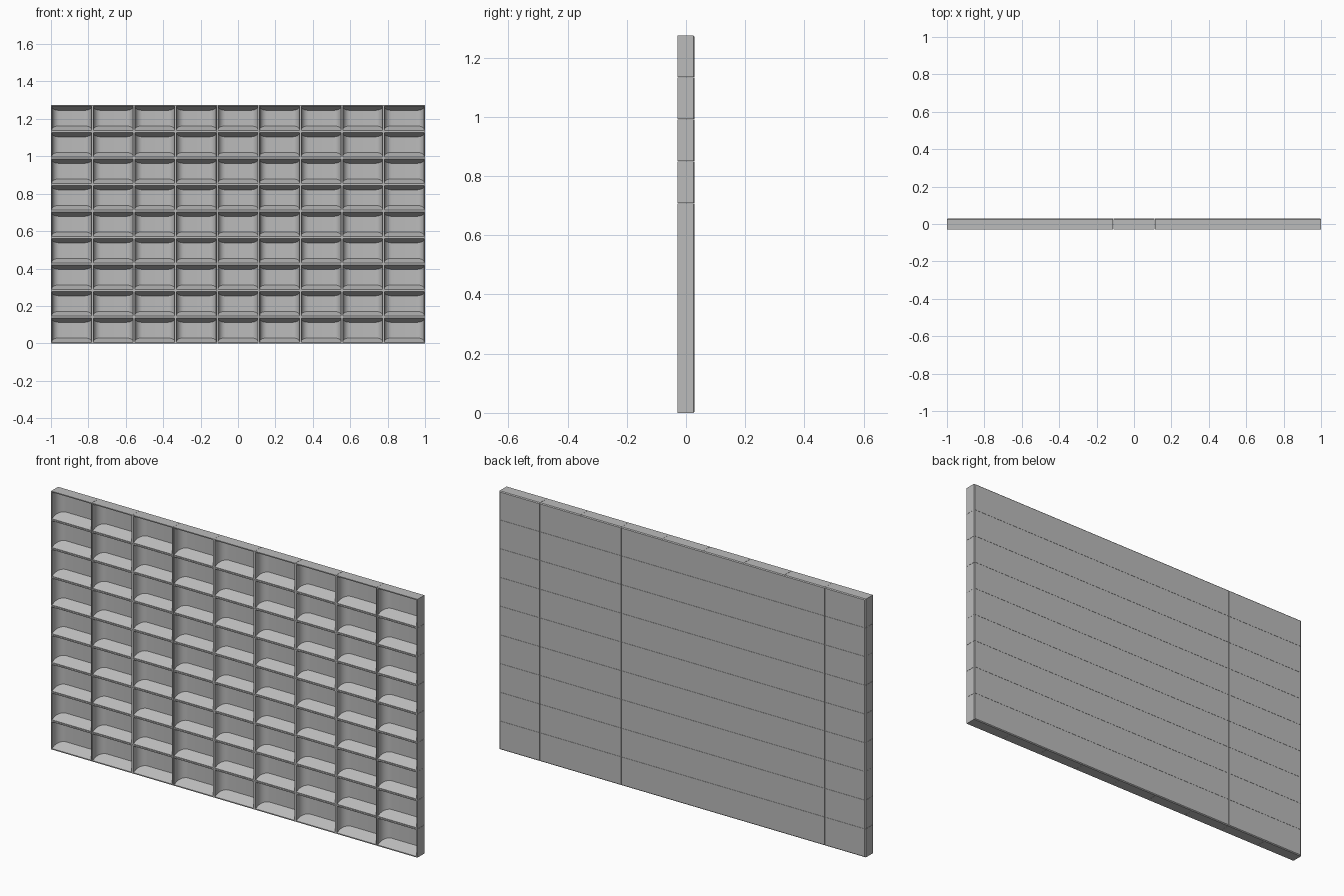
import bpy, bmesh, math

cube = bpy.data.objects.get("Cube")
if cube:
    bpy.data.objects.remove(cube, do_unlink=True)

COLS = ROWS = 9
W, H = 2.0, 1.275            # whole rack
CW, CH = W / COLS, H / ROWS  # one bin
FRONT, BACK = -0.029, 0.029
GAP = 0.0004                 # half seam between bins
CHAMFER = 0.004              # rear outer edge of the rack
RIM, FLOOR = 0.005, 0.006    # wall and back thickness
RISE = 0.024                 # slope of bin floor and ceiling
RADIUS, STEPS = 0.04, 8      # rounded rear corners of the recess

grey = bpy.data.materials.new("light_grey")
grey.use_nodes = True
grey.diffuse_color = (0.5, 0.5, 0.5, 1)
grey.node_tree.nodes["Principled BSDF"].inputs["Base Color"].default_value = (0.5, 0.5, 0.5, 1)


def recess_plan(half):
    """Open plan outline of the recess, left rim to right rim."""
    back = BACK - FLOOR
    right = [(half, FRONT)]
    for i in range(STEPS + 1):
        a = math.pi / 2 * i / STEPS
        right.append((half - RADIUS + RADIUS * math.cos(a),
                      back - RADIUS + RADIUS * math.sin(a)))
    return [(-x, y) for x, y in right] + right[::-1]


def add_bin(bm, cx, cz):
    hx, hz = CW / 2 - GAP, CH / 2 - GAP
    corners = [(-hx, -hz), (hx, -hz), (hx, hz), (-hx, hz)]

    # Outer shell, chamfered only along the rack's own perimeter
    def ring(y, inset):
        out = []
        for x, z in corners:
            px = max(-W / 2 + GAP + inset, min(W / 2 - GAP - inset, cx + x))
            pz = max(GAP + inset, min(H - GAP - inset, cz + z))
            out.append(bm.verts.new((px, y, pz)))
        return out

    rings = [ring(FRONT, 0), ring(BACK - CHAMFER, 0), ring(BACK, CHAMFER)]
    for a, b in zip(rings, rings[1:]):
        for i in range(4):
            j = (i + 1) % 4
            bm.faces.new((a[i], a[j], b[j], b[i]))
    bm.faces.new(rings[-1])

    # Recess with sloping floor and ceiling
    depth = BACK - FLOOR - FRONT
    low, high = [], []
    for x, y in recess_plan(hx - RIM):
        z = hz - RIM - RISE * (y - FRONT) / depth
        low.append(bm.verts.new((cx + x, y, cz - z)))
        high.append(bm.verts.new((cx + x, y, cz + z)))
    for i in range(len(low) - 1):
        face = bm.faces.new((low[i], low[i + 1], high[i + 1], high[i]))
        face.smooth = True
    bm.faces.new(low)
    bm.faces.new(high)

    # Front rim
    inner = [low[0], low[-1], high[-1], high[0]]
    for i in range(4):
        j = (i + 1) % 4
        bm.faces.new((rings[0][i], rings[0][j], inner[j], inner[i]))


# One row of bins per object
for r in range(ROWS):
    bm = bmesh.new()
    for c in range(COLS):
        add_bin(bm, (c + 0.5) * CW - W / 2, (r + 0.5) * CH)
    bmesh.ops.recalc_face_normals(bm, faces=bm.faces)
    mesh = bpy.data.meshes.new(f"bin_row_{r + 1}")
    bm.to_mesh(mesh)
    bm.free()
    mesh.materials.append(grey)
    row = bpy.data.objects.new(f"bin_row_{r + 1}", mesh)
    bpy.context.collection.objects.link(row)
    bpy.ops.object.select_all(action="DESELECT")
    row.select_set(True)
    bpy.context.view_layer.objects.active = row
    bpy.ops.object.shade_smooth_by_angle(angle=math.radians(25))
